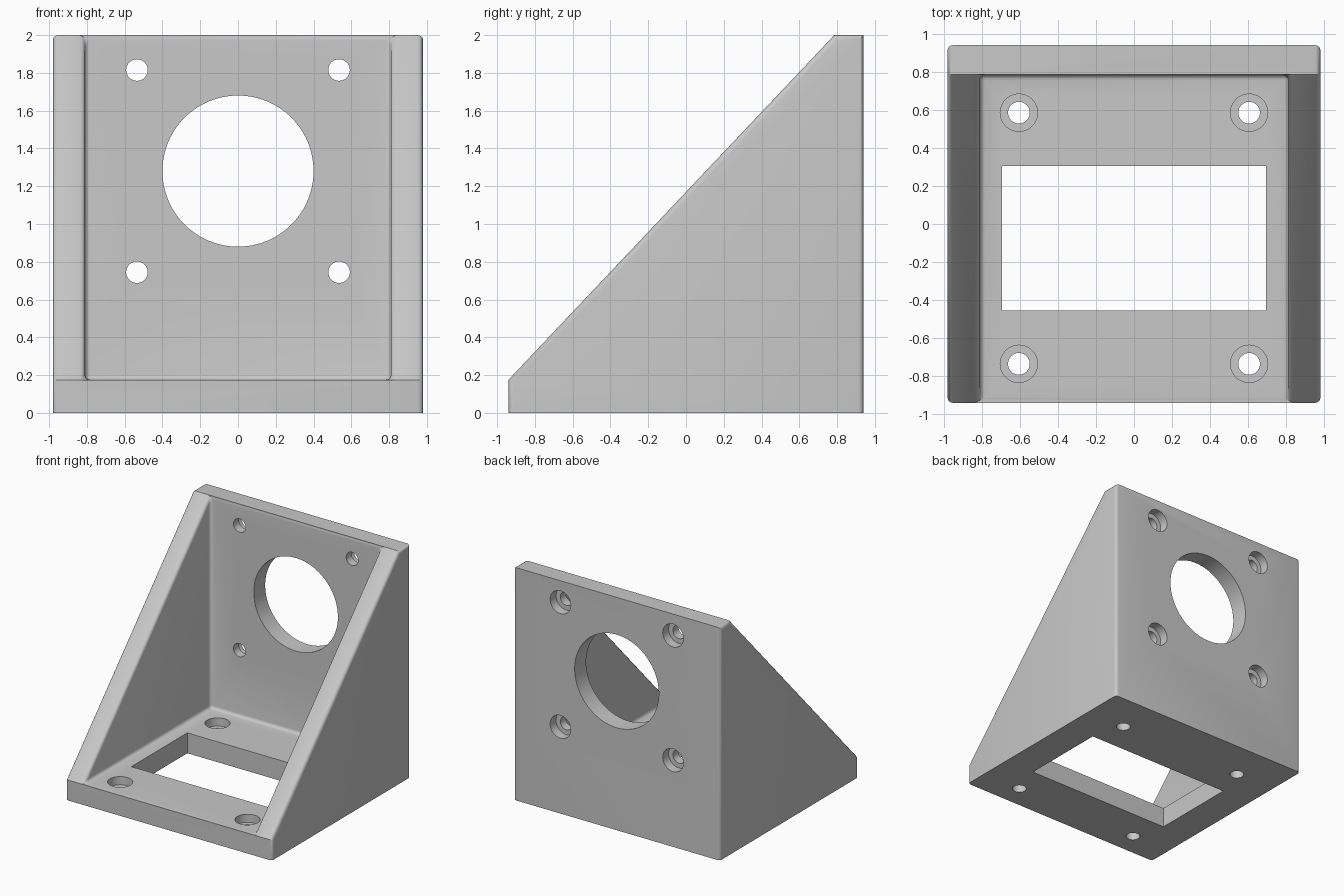
import bpy, bmesh, math
from mathutils import Matrix

if "Cube" in bpy.data.objects:
    bpy.data.objects.remove(bpy.data.objects["Cube"], do_unlink=True)

W, INNER = 0.98, 0.81                 # outer and inner half widths
FRONT, BACK, PLATE = -0.94, 0.94, 0.785
FLOOR, TOP = 0.175, 2.0
ROUND = 0.028

grey = bpy.data.materials.new("light grey")
grey.use_nodes = True
colour = (0.58, 0.58, 0.58, 1)
grey.diffuse_color = colour
grey.node_tree.nodes["Principled BSDF"].inputs["Base Color"].default_value = colour


def make_object(name, bm):
    bmesh.ops.recalc_face_normals(bm, faces=bm.faces[:])
    mesh = bpy.data.meshes.new(name)
    bm.to_mesh(mesh)
    bm.free()
    mesh.materials.append(grey)
    obj = bpy.data.objects.new(name, mesh)
    bpy.context.collection.objects.link(obj)
    return obj


# Bracket body: floor, upright plate and two triangular side walls
bm = bmesh.new()
profile = {"a": (FRONT, 0), "b": (BACK, 0), "c": (BACK, TOP),
           "d": (PLATE, TOP), "e": (FRONT, FLOOR), "f": (PLATE, FLOOR)}
v = {}
for key, (y, z) in profile.items():
    widths = {"d": (W, INNER), "e": (W, INNER), "f": (INNER,)}.get(key, (W,))
    for w in widths:
        for s in (-1, 1):
            v[key, s * w] = bm.verts.new((s * w, y, z))


def face(*keys):
    bm.faces.new([v[k] for k in keys])


for p, q in ("ab", "bc"):             # underside and back
    face((p, -W), (p, W), (q, W), (q, -W))
for p, q in ("ef", "fd"):             # floor and inside of upright plate
    face((p, -INNER), (p, INNER), (q, INNER), (q, -INNER))
for p, q in ("cd", "ae"):             # top edge and front edge
    face((p, -W), (p, W), (q, W), (q, INNER), (q, -INNER), (q, -W))
for s in (-1, 1):                     # side walls and sloping rims
    face(*[(k, s * W) for k in "abcde"])
    face(*[(k, s * INNER) for k in "def"])
    face(("d", s * W), ("e", s * W), ("e", s * INNER), ("d", s * INNER))
bmesh.ops.recalc_face_normals(bm, faces=bm.faces[:])


def rounded(edge):
    ends = [vert.co for vert in edge.verts]
    on_ground = all(c.z < 0.01 for c in ends)
    back_top = all(c.y > 0.9 and c.z > 1.9 for c in ends)
    return edge.calc_face_angle() > math.radians(55) and not (on_ground or back_top)


bmesh.ops.bevel(bm, geom=[e for e in bm.edges if rounded(e)], offset=ROUND,
                offset_type='OFFSET', segments=4, profile=0.5,
                affect='EDGES', clamp_overlap=True)
bracket = make_object("mounting_bracket", bm)


# Cutters: stepped round holes along a local z axis, and a box window
def round_cutter(name, steps, matrix, sides=48):
    bm = bmesh.new()
    rings = []
    for r, h in steps:
        rings.append([bm.verts.new((r * math.cos(t), r * math.sin(t), h))
                      for t in (2 * math.pi * i / sides for i in range(sides))])
    for lo, hi in zip(rings, rings[1:]):
        for i in range(sides):
            j = (i + 1) % sides
            bm.faces.new((lo[i], lo[j], hi[j], hi[i]))
    bm.faces.new(rings[0])
    bm.faces.new(rings[-1])
    bm.transform(matrix)
    return make_object(name, bm)


def stepped(ledge, end):
    return [(0.057, -0.1), (0.057, ledge), (0.098, ledge), (0.098, end)]


turn = Matrix.Rotation(-math.pi / 2, 4, 'X')     # local z points to the back
cutters = []
for x in (-1, 1):
    for y in (-0.735, 0.585):
        cutters.append(round_cutter("floor_hole_cutter", stepped(FLOOR - 0.07, 0.25),
                                    Matrix.Translation((x * 0.605, y, 0))))
    for z in (0.745, 1.815):
        cutters.append(round_cutter("plate_hole_cutter", stepped(0.075, 0.25),
                                    Matrix.Translation((x * 0.535, PLATE, z)) @ turn))
cutters.append(round_cutter("centre_hole_cutter", [(0.4, -0.1), (0.4, 0.25)],
                            Matrix.Translation((0, PLATE, 1.28)) @ turn, 96))
bm = bmesh.new()
bmesh.ops.create_cube(bm, size=1, matrix=Matrix.Translation((0, -0.075, 0.1))
                      @ Matrix.Diagonal((1.39, 0.76, 0.4, 1)))
cutters.append(make_object("window_cutter", bm))

for cutter in cutters:
    mod = bracket.modifiers.new("cut", 'BOOLEAN')
    mod.operation = 'DIFFERENCE'
    mod.solver = 'EXACT'
    mod.object = cutter

# Apply the cuts, drop the cutters and smooth the rounded surfaces
graph = bpy.context.evaluated_depsgraph_get()
cut_mesh = bpy.data.meshes.new_from_object(bracket.evaluated_get(graph))
bracket.modifiers.clear()
bracket.data = cut_mesh
for cutter in cutters:
    bpy.data.objects.remove(cutter, do_unlink=True)
bpy.ops.object.select_all(action='DESELECT')
bracket.select_set(True)
bpy.context.view_layer.objects.active = bracket
bpy.ops.object.shade_smooth_by_angle(angle=math.radians(30))
